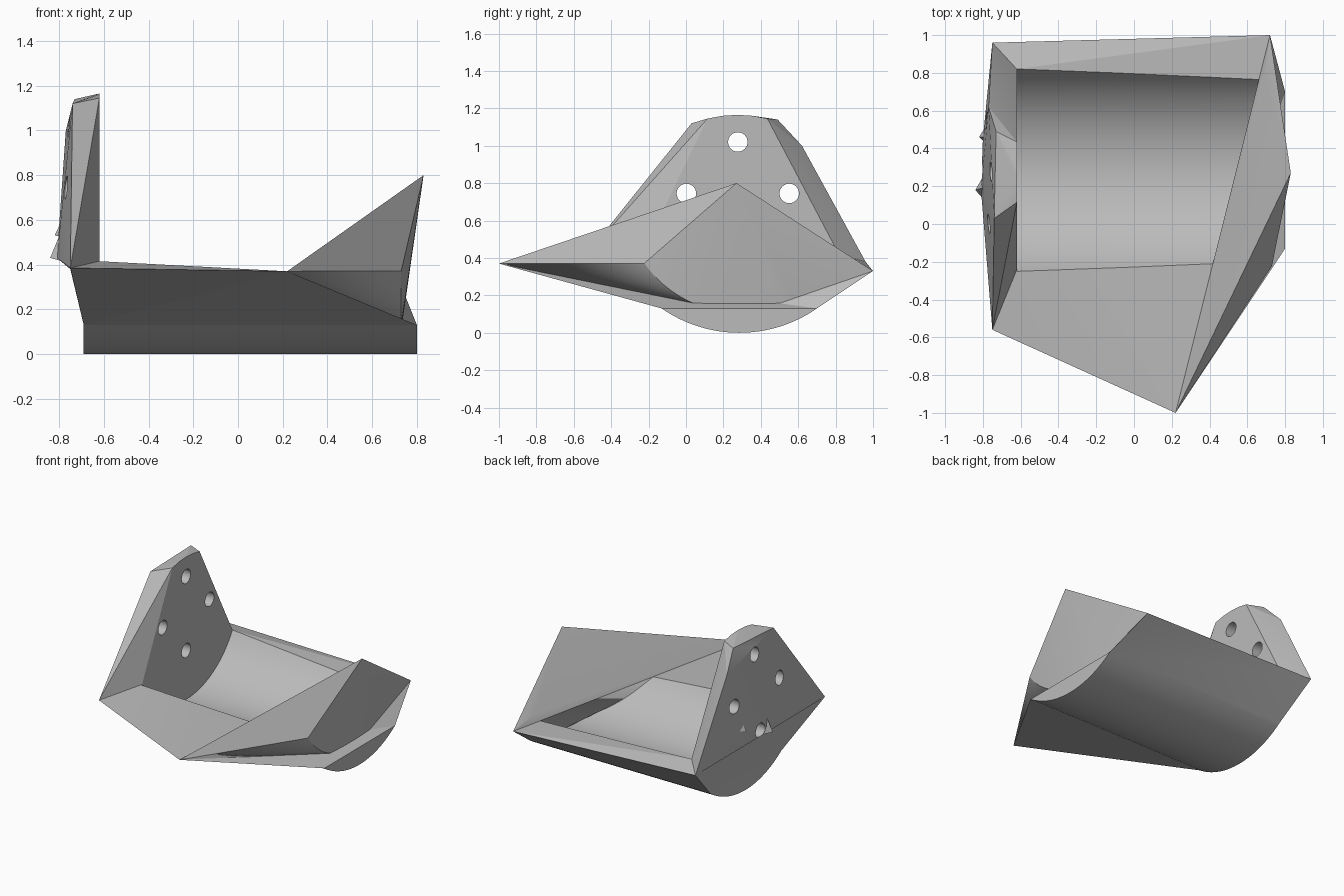
import bpy, bmesh, math
from mathutils import Matrix, Vector

cube = bpy.data.objects.get("Cube")
if cube:
    bpy.data.objects.remove(cube, do_unlink=True)

grey = bpy.data.materials.new("plain grey")
grey.use_nodes = True
grey.diffuse_color = (0.5, 0.5, 0.5, 1)
grey.node_tree.nodes["Principled BSDF"].inputs["Base Color"].default_value = (0.5, 0.5, 0.5, 1)

CY, CZ = 0.285, 0.727        # trough axis
R_OUT, R_IN = 0.727, 0.62


def finish(name, bm):
    bmesh.ops.recalc_face_normals(bm, faces=bm.faces)
    mesh = bpy.data.meshes.new(name)
    bm.to_mesh(mesh)
    bm.free()
    mesh.materials.append(grey)
    obj = bpy.data.objects.new(name, mesh)
    bpy.context.collection.objects.link(obj)
    return obj


def hull(name, points):
    bm = bmesh.new()
    for p in points:
        bm.verts.new(p)
    out = bmesh.ops.convex_hull(bm, input=bm.verts)
    junk = {v for v in out["geom_interior"] + out["geom_unused"]
            if isinstance(v, bmesh.types.BMVert)}
    bmesh.ops.delete(bm, geom=list(junk), context='VERTS')
    return finish(name, bm)


def cylinder_x(name, x0, x1, y, z, r, sides):
    bm = bmesh.new()
    place = Matrix.Translation(((x0 + x1) / 2, y, z)) @ Matrix.Rotation(math.pi / 2, 4, 'Y')
    bmesh.ops.create_cone(bm, cap_ends=True, segments=sides, radius1=r, radius2=r,
                          depth=x1 - x0, matrix=place)
    obj = finish(name, bm)
    obj.hide_render = True
    obj.hide_viewport = True
    obj.display_type = 'WIRE'
    return obj


def cut(obj, cutter):
    mod = obj.modifiers.new("cut", 'BOOLEAN')
    mod.operation = 'DIFFERENCE'
    mod.solver = 'EXACT'
    mod.object = cutter


def arc(x, r, half, count):
    """Points along the lower part of a circle around the trough axis."""
    steps = [half * (2 * i / count - 1) for i in range(count + 1)]
    return [(x, CY + r * math.sin(a), CZ - r * math.cos(a)) for a in steps]


# Shared corners
front_tip, front_end = (0.22, -1, 0.37), (-0.75, -0.56, 0.385)
back_tip, back_end = (0.72, 1, 0.33), (-0.75, 0.96, 0.38)
inner_front, inner_back = (-0.62, -0.24, 0.415), (-0.62, 0.82, 0.415)

# Cradle body: curved underside, pointed front flap, sloping end
bm = bmesh.new()
F, FE, B, BE, IF, IB = [bm.verts.new(p) for p in
                        (front_tip, front_end, back_tip, back_end, inner_front, inner_back)]
near = [bm.verts.new(p) for p in arc(-0.69, R_OUT, 0.607, 32)]
far = [bm.verts.new(p) for p in arc(0.8, R_OUT, 0.607, 32)]
for i in range(32):
    bm.faces.new((near[i], near[i + 1], far[i + 1], far[i]))
for face in (near, far, (F, near[0], far[0]), (F, FE, near[0]),
             (BE, B, far[-1]), (BE, far[-1], near[-1]), (FE, BE, near[-1], near[0]),
             (F, far[0], far[-1]), (F, far[-1], B),
             (FE, IF, IB, BE), (F, IF, FE), (IF, F, B), (IF, B, IB), (BE, IB, B)):
    bm.faces.new(face)
body = finish("cradle_body", bm)
cut(body, cylinder_x("trough_cutter", -0.62, 0.73, CY, CZ, R_IN, 96))

# Peaked end wall with a sloping inner side
wall = hull("end_wall", [front_tip, back_tip, (0.83, 0.27, 0.8), (0.69, 0.8, 0.385)]
            + arc(0.73, R_IN, 0.96, 24))

# Mounting plate: flat inside, faceted outside, rounded top
crown = [(-0.62, 0.275 + 0.16 * t, 1.165 - 0.02 * t * t) for t in (-1, -0.5, 0, 0.5, 1)]
plate = hull("mounting_plate", crown + [
    inner_front, inner_back, front_end, back_end,
    (-0.74, 0.03, 1.12), (-0.73, 0.49, 1.14), (-0.77, 0.62, 1.0),
    (-0.80, 0.45, 0.53), (-0.81, 0.18, 0.43)])

# Chipped ridges on the outside of the plate
ridges = [
    hull("lower_ridge", [(-0.84, 0.18, 0.43), (-0.77, 0.1, 0.41), (-0.77, 0.3, 0.42), (-0.77, 0.2, 0.6)]),
    hull("side_ridge", [(-0.82, 0.46, 0.53), (-0.76, 0.4, 0.52), (-0.76, 0.56, 0.56), (-0.75, 0.46, 0.68)]),
]

# Four bolt holes in a diamond
for i in range(4):
    a = i * math.pi / 2
    hole = cylinder_x("hole_cutter", -1, -0.5, 0.277 + 0.275 * math.cos(a),
                      0.745 + 0.275 * math.sin(a), 0.052, 32)
    for part in [plate] + ridges:
        cut(part, hole)

# Smooth curved surfaces, keep facets crisp
for obj in [body, wall, plate] + ridges:
    bpy.ops.object.select_all(action='DESELECT')
    obj.select_set(True)
    bpy.context.view_layer.objects.active = obj
    for mod in list(obj.modifiers):
        bpy.ops.object.modifier_apply(modifier=mod.name)
    bpy.ops.object.shade_smooth_by_angle(angle=math.radians(12))
